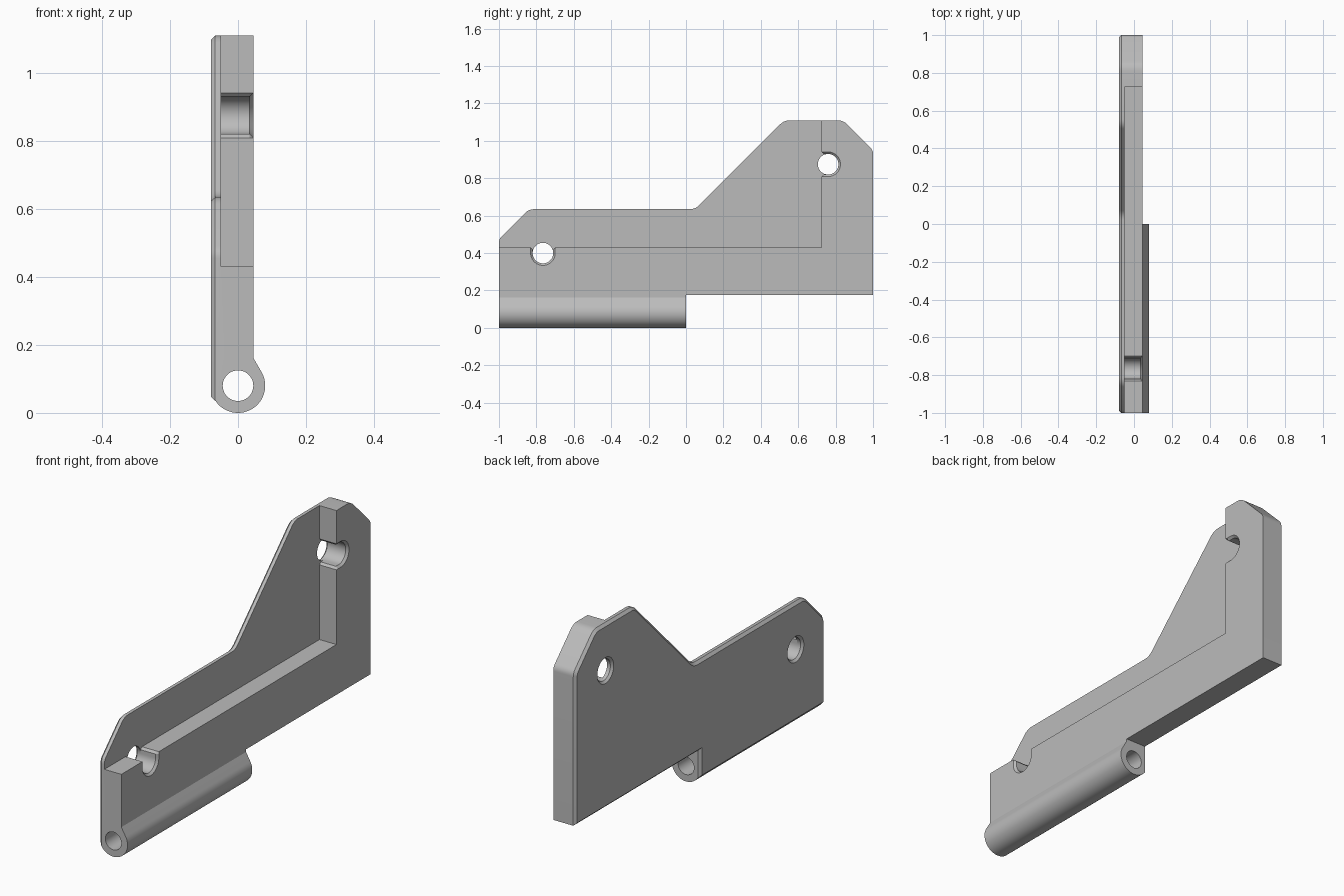
import bpy, bmesh, math
from mathutils import Vector

cube = bpy.data.objects.get("Cube")
if cube:
    bpy.data.objects.remove(cube, do_unlink=True)

grey = bpy.data.materials.new("plain grey")
grey.use_nodes = True
COLOUR = (0.5, 0.5, 0.5, 1)
grey.diffuse_color = COLOUR
grey.node_tree.nodes["Principled BSDF"].inputs["Base Color"].default_value = COLOUR

BACK, FLOOR, FACE = -0.08, -0.05, 0.045   # plate back, recess floor, thick face
EDGE = 0.013                              # chamfer size
HOLE = 0.055


def loft(name, rings):
    """Closed solid through rings of 3D points, all with equal counts."""
    bm = bmesh.new()
    loops = [[bm.verts.new(p) for p in ring] for ring in rings]
    n = len(loops[0])
    for a, b in zip(loops, loops[1:]):
        for i in range(n):
            j = (i + 1) % n
            bm.faces.new((a[i], a[j], b[j], b[i]))
    bm.faces.new(loops[0])
    bm.faces.new(loops[-1])
    bmesh.ops.recalc_face_normals(bm, faces=bm.faces)
    mesh = bpy.data.meshes.new(name)
    bm.to_mesh(mesh)
    bm.free()
    mesh.materials.append(grey)
    obj = bpy.data.objects.new(name, mesh)
    bpy.context.collection.objects.link(obj)
    return obj


def at_x(x, points):
    return [(x, p[0], p[1]) for p in points]


def at_y(y, points):
    return [(p[0], y, p[1]) for p in points]


def arc(centre, radius, start, end, steps):
    angles = [math.radians(start + (end - start) * i / steps) for i in range(steps + 1)]
    return [(centre[0] + radius * math.cos(a), centre[1] + radius * math.sin(a)) for a in angles]


def rounded(corners, steps=5):
    """Soften polygon corners given as (y, z, setback)."""
    out = []
    for i, (y, z, cut) in enumerate(corners):
        p = Vector((y, z))
        if not cut:
            out.append(p)
            continue
        a = p + (Vector(corners[i - 1][:2]) - p).normalized() * cut
        b = p + (Vector(corners[(i + 1) % len(corners)][:2]) - p).normalized() * cut
        for k in range(steps + 1):
            t = k / steps
            out.append(a * (1 - t) ** 2 + p * 2 * t * (1 - t) + b * t * t)
    return out


def inset(points, d):
    """Move a counter-clockwise polygon inwards by d."""
    out = []
    for i, p in enumerate(points):
        u = (p - points[i - 1]).normalized()
        v = (points[(i + 1) % len(points)] - p).normalized()
        m, n = Vector((-u.y, u.x)), Vector((-v.y, v.x))
        out.append(p + (m + n) * d / (1 + m.dot(n)))
    return out


def combine(target, tool, operation):
    mod = target.modifiers.new("combine", 'BOOLEAN')
    mod.operation, mod.solver, mod.object = operation, 'EXACT', tool
    bpy.context.view_layer.objects.active = target
    bpy.ops.object.modifier_apply(modifier=mod.name)
    bpy.data.objects.remove(tool, do_unlink=True)


# Main plate with chamfered back edge
outline = rounded([(-1, 0.035, 0), (0, 0.035, 0), (0, 0.175, 0), (1, 0.175, 0),
                   (1, 0.95, 0.02), (0.84, 1.11, 0.03), (0.525, 1.11, 0.03),
                   (0.05, 0.635, 0.03), (-0.84, 0.635, 0.03), (-1, 0.475, 0.02)])
plate = loft("hinge_bracket", [at_x(BACK, inset(outline, EDGE)),
                               at_x(BACK + EDGE, outline), at_x(FACE, outline)])

# Hinge barrel blended into the lower front half
profile = arc((0, 0.08), 0.08, 216, 390, 29) + [(FACE, 0.162), (-0.04, 0.162)]
combine(plate, loft("barrel", [at_y(-1, profile), at_y(0, profile)]), 'UNION')
bore = arc((0, 0.08), 0.045, 0, 352.5, 47)
combine(plate, loft("bore", [at_y(-1.1, bore), at_y(0.1, bore)]), 'DIFFERENCE')

# Recess leaving a thick L-shaped rim
recess = [(-1.1, 0.43), (0.725, 0.43), (0.725, 1.2), (-1.1, 1.2)]
combine(plate, loft("recess", [at_x(FLOOR, recess), at_x(0.2, recess)]), 'DIFFERENCE')


def slot(centre, mouth, turn, r):
    """U-shaped outline opening towards `turn`, flared at its mouth."""
    wide = HOLE + 0.011
    pts = arc((0, 0), r, 180, 360, 24)
    pts += [(r, mouth - 0.011), (wide, mouth), (wide, mouth + 0.05),
            (-wide, mouth + 0.05), (-wide, mouth), (-r, mouth - 0.011)]
    c, s = math.cos(turn), math.sin(turn)
    return [(centre[0] + x * c - y * s, centre[1] + x * s + y * c) for x, y in pts]


# Two bolt holes, countersunk behind, opening as slots through the rim
for centre, mouth, turn in (((-0.765, 0.4), 0.03, 0), ((0.76, 0.875), 0.035, math.pi / 2)):
    shape = slot(centre, mouth, turn, HOLE)
    flare = slot(centre, mouth, turn, HOLE + 0.0109)
    combine(plate, loft("slot", [at_x(FLOOR, shape), at_x(FACE - 0.011, shape),
                                 at_x(FACE, flare), at_x(0.1, flare)]), 'DIFFERENCE')
    ring = arc(centre, HOLE, 0, 352.5, 47)
    sink = arc(centre, HOLE + 0.011, 0, 352.5, 47)
    combine(plate, loft("hole", [at_x(-0.1, sink), at_x(BACK, sink),
                                 at_x(BACK + 0.011, ring), at_x(FLOOR + 0.005, ring)]), 'DIFFERENCE')

# Smooth the round parts, keep machined edges crisp
bpy.ops.object.select_all(action='DESELECT')
plate.select_set(True)
bpy.context.view_layer.objects.active = plate
bpy.ops.object.shade_smooth_by_angle(angle=math.radians(25))
